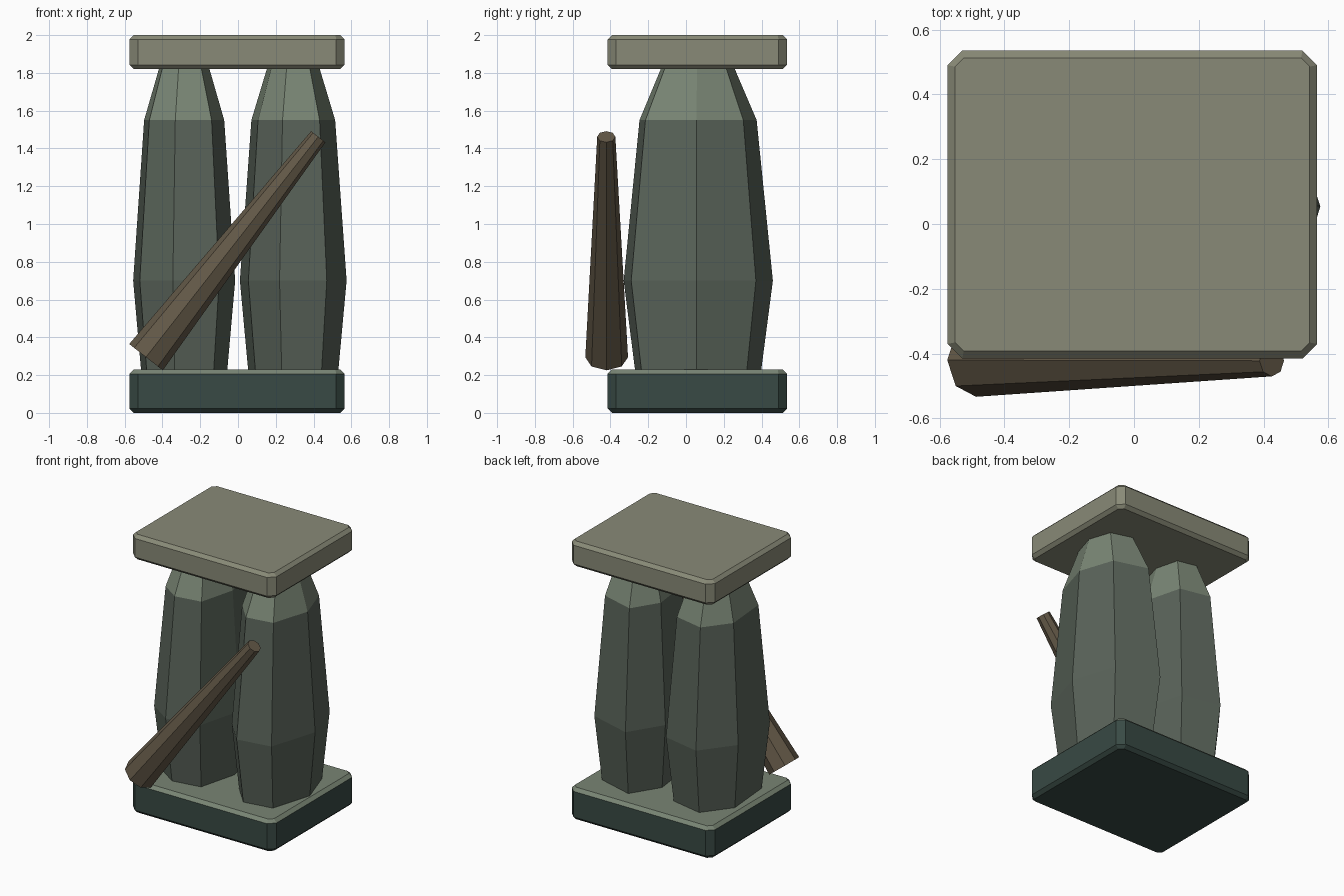
import bpy, bmesh
from mathutils import Vector

if "Cube" in bpy.data.objects:
    bpy.data.objects.remove(bpy.data.objects["Cube"])


def material(name, rgb):
    m = bpy.data.materials.new(name)
    m.diffuse_color = (*rgb, 1)
    m.use_nodes = True
    m.node_tree.nodes["Principled BSDF"].inputs["Base Color"].default_value = m.diffuse_color
    return m


sandstone = material("pale_stone", (0.25, 0.255, 0.185))
dark = material("dark_stone", (0.04, 0.068, 0.058))
grey = material("grey_stone", (0.10, 0.125, 0.10))
moss = material("light_stone", (0.19, 0.235, 0.175))
wood = material("wood", (0.125, 0.098, 0.063))


def loft(name, rings, mats, pick=lambda f: 0):
    """Skin a stack of equal-sized rings, cap both ends, choose a material per face."""
    bm = bmesh.new()
    loops = [[bm.verts.new(p) for p in ring] for ring in rings]
    n = len(loops[0])
    for a, b in zip(loops, loops[1:]):
        for i in range(n):
            j = (i + 1) % n
            bm.faces.new((a[i], a[j], b[j], b[i]))
    bm.faces.new(loops[0][::-1])
    bm.faces.new(loops[-1])
    bmesh.ops.recalc_face_normals(bm, faces=bm.faces)
    for f in bm.faces:
        f.material_index = pick(f)
    me = bpy.data.meshes.new(name)
    bm.to_mesh(me)
    bm.free()
    for m in mats:
        me.materials.append(m)
    ob = bpy.data.objects.new(name, me)
    bpy.context.collection.objects.link(ob)
    return ob


def slab(name, z0, z1, mats, pick=lambda f: 0):
    """Block with clipped corners and chamfered upper and lower rims."""
    def ring(z, inset):
        hx, hy = 0.57 - inset, 0.475 - inset
        c = 0.045 - inset * 0.8
        pts = [(hx, -hy + c), (hx, hy - c), (hx - c, hy), (-hx + c, hy),
               (-hx, hy - c), (-hx, -hy + c), (-hx + c, -hy), (hx - c, -hy)]
        return [(x - 0.005, y + 0.06, z) for x, y in pts]
    e = 0.023
    return loft(name, [ring(z0, e), ring(z0 + e, 0), ring(z1 - e, 0), ring(z1, e)], mats, pick)


# base (lighter top) and capstone
slab("base_slab", 0, 0.23, [dark, moss], lambda f: int(f.normal.z > 0.3))
slab("top_slab", 1.82, 2.0, [sandstone])

# seven-sided standing stones: outline at the widest height, scaled for other heights
outlines = {
    "left_pillar": ((-0.285, 0.06), [(-0.015, 0.04), (-0.10, 0.37), (-0.38, 0.43), (-0.555, 0.20),
                                     (-0.52, -0.21), (-0.345, -0.33), (-0.10, -0.29)]),
    "right_pillar": ((0.293, 0.06), [(0.575, 0.055), (0.47, 0.37), (0.16, 0.46), (0.01, 0.22),
                                     (0.055, -0.15), (0.22, -0.33), (0.47, -0.29)]),
}
levels = [(0.21, 0.84), (0.70, 1.0), (1.55, 0.785), (1.84, 0.475)]
for name, ((cx, cy), outline) in outlines.items():
    rings = [[(cx + (x - cx) * s, cy + (y - cy) * s, z) for x, y in outline] for z, s in levels]
    loft(name, rings, [grey, moss], lambda f: int(f.calc_center_median().z > 1.55))

# tapered eight-sided wooden beam leaning across the front
low, high = Vector((-0.487, -0.42, 0.295)), Vector((0.425, -0.422, 1.462))
bpy.ops.mesh.primitive_cone_add(vertices=8, radius1=0.113, radius2=0.048, depth=(high - low).length,
                                location=(low + high) / 2)
beam = bpy.context.object
beam.name = "leaning_beam"
beam.rotation_euler = (high - low).to_track_quat('Z', 'Y').to_euler()
beam.data.materials.append(wood)
